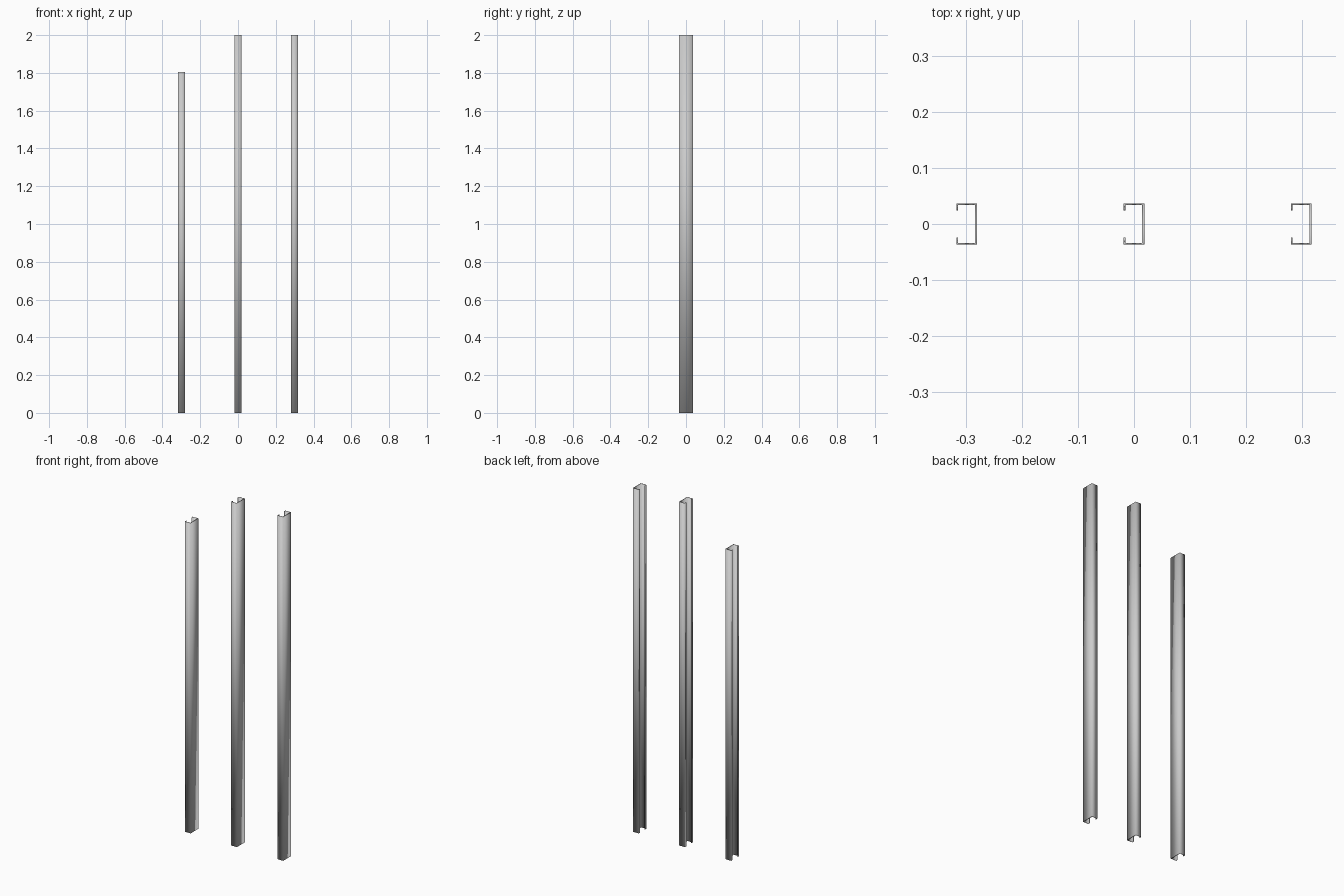
import bpy
import bmesh

if "Cube" in bpy.data.objects:
    bpy.data.objects.remove(bpy.data.objects["Cube"])

HALF_W, HALF_D = 0.0185, 0.0365      # outer half width (x) and half depth (y)
WEB, FLANGE, LIP = 0.004, 0.0025, 0.003  # sheet thicknesses
LIP_LEN = 0.0125


def lipped_channel(name, x, height):
    # Half of the C profile (y > 0), mirrored to close the loop
    half = [
        (HALF_W, HALF_D),
        (-HALF_W, HALF_D),
        (-HALF_W, HALF_D - LIP_LEN),
        (-HALF_W + LIP, HALF_D - LIP_LEN),
        (-HALF_W + LIP, HALF_D - FLANGE),
        (HALF_W - WEB, HALF_D - FLANGE),
    ]
    profile = half + [(px, -py) for px, py in reversed(half)]

    # Extrude the profile up to the stud height
    bm = bmesh.new()
    base = bm.faces.new([bm.verts.new((px, py, 0)) for px, py in profile])
    top = bmesh.ops.extrude_face_region(bm, geom=[base], use_keep_orig=True)
    verts = [v for v in top["geom"] if isinstance(v, bmesh.types.BMVert)]
    bmesh.ops.translate(bm, verts=verts, vec=(0, 0, height))
    bmesh.ops.recalc_face_normals(bm, faces=bm.faces)
    for face in bm.faces:
        face.smooth = True

    mesh = bpy.data.meshes.new(name)
    bm.to_mesh(mesh)
    bm.free()
    obj = bpy.data.objects.new(name, mesh)
    obj.location.x = x
    bpy.context.collection.objects.link(obj)


# Three upright studs, the left one shorter
for label, x, height in (("left", -0.298, 1.805), ("middle", 0, 2.0), ("right", 0.298, 2.0)):
    lipped_channel(f"{label}_channel_stud", x, height)
